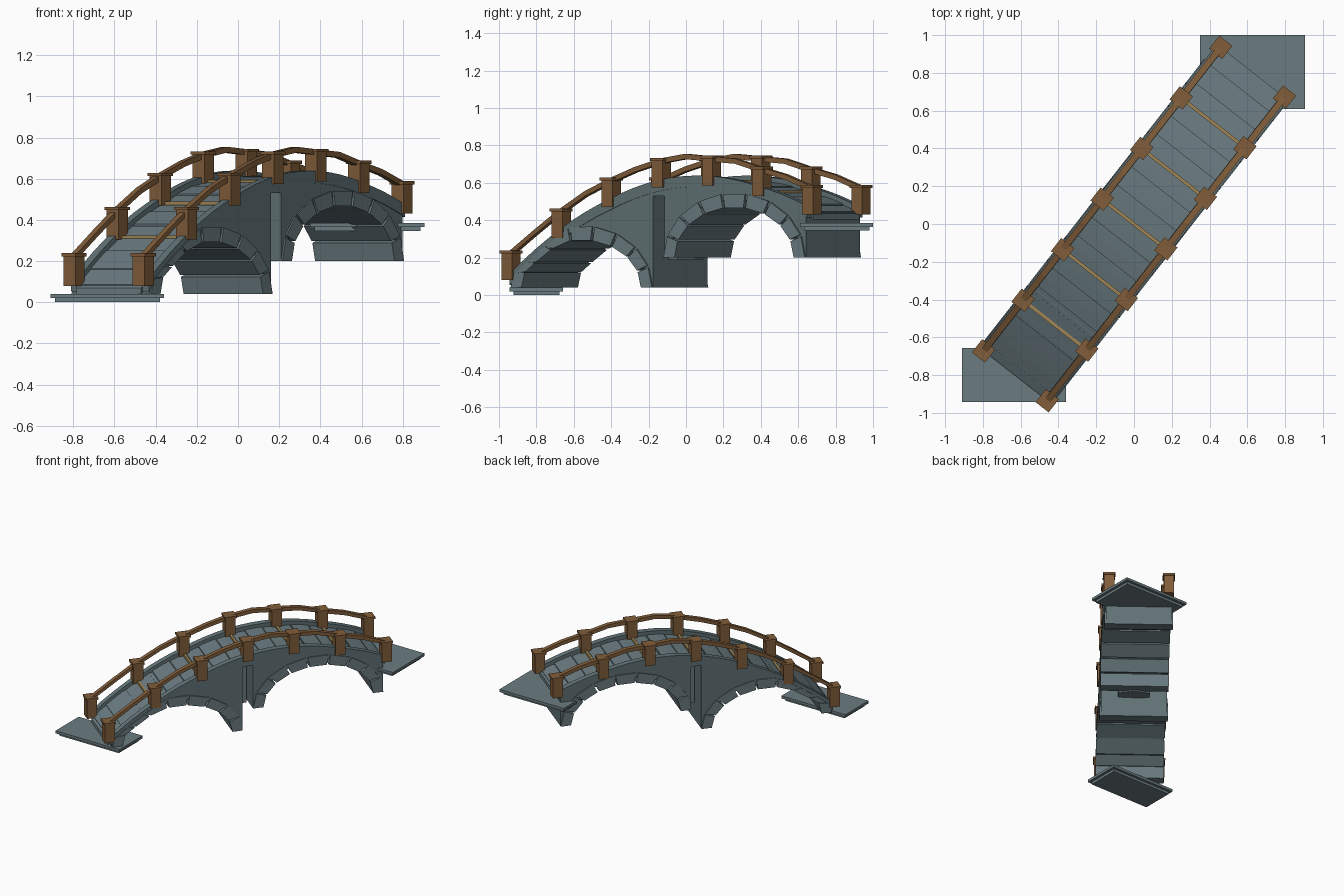
import bpy, bmesh, math
from mathutils import Matrix

cube = bpy.data.objects.get("Cube")
if cube:
    bpy.data.objects.remove(cube, do_unlink=True)


def material(name, rgb):
    m = bpy.data.materials.new(name)
    m.use_nodes = True
    m.diffuse_color = (*rgb, 1)
    bsdf = next(n for n in m.node_tree.nodes if n.type == 'BSDF_PRINCIPLED')
    bsdf.inputs["Base Color"].default_value = (*rgb, 1)
    bsdf.inputs["Roughness"].default_value = 0.9
    return m


WALL = material("blue grey wall", (0.12, 0.17, 0.18))
STONE = material("light blue grey stone", (0.145, 0.2, 0.22))
WOOD = material("brown wood", (0.22, 0.11, 0.042))
PALE = material("pale wood", (0.36, 0.24, 0.09))

# The bridge runs diagonally: local x is along it, local y is across it
TURN = Matrix.Rotation(math.radians(52), 4, 'Z')
BAY = 0.34
POSTS = [i * BAY for i in range(-3, 4)]
DECK = [0.07, 0.31, 0.475, 0.58, 0.602, 0.545, 0.435]
RAIL = [0.235, 0.35, 0.46, 0.555, 0.625, 0.685, 0.73,
        0.755, 0.742, 0.73, 0.685, 0.645, 0.585]


def lookup(table, u):
    t = (u / BAY + 3) * (len(table) - 1) / 6
    i = max(0, min(len(table) - 2, int(t)))
    return table[i] + (table[i + 1] - table[i]) * (t - i)


def deck(u):
    # Slight bulge between the posts rounds the arch
    f = (u / BAY) % 1
    return lookup(DECK, u) + 0.04 * f * (1 - f)


def rail(u):
    return lookup(RAIL, u)


def finish(name, bm, mat, turn=True):
    bmesh.ops.recalc_face_normals(bm, faces=bm.faces)
    me = bpy.data.meshes.new(name)
    bm.to_mesh(me)
    bm.free()
    me.materials.append(mat)
    ob = bpy.data.objects.new(name, me)
    if turn:
        ob.matrix_world = TURN
    bpy.context.collection.objects.link(ob)
    return ob


def box(bm, centre, size):
    bmesh.ops.create_cube(bm, size=1, matrix=Matrix.Translation(centre)
                          @ Matrix.Diagonal((*size, 1)))


def ribbon(bm, us, top, bottom, y0, y1):
    """Solid band following top(u) and bottom(u), between y0 and y1."""
    rings = [[bm.verts.new((u, y, z)) for y, z in
              ((y0, bottom(u)), (y1, bottom(u)), (y1, top(u)), (y0, top(u)))]
             for u in us]
    for a, b in zip(rings, rings[1:]):
        for k in range(4):
            n = (k + 1) % 4
            bm.faces.new((a[k], a[n], b[n], b[k]))
    bm.faces.new(rings[0])
    bm.faces.new(rings[-1])


def span(a, b, n):
    return [a + (b - a) * i / n for i in range(n + 1)]


# Two arched halves: solid spandrel and a ring of separate stones
for side, centre, foot, rise in (("lower", -0.52, 0.04, 0.33), ("upper", 0.517, 0.2, 0.345)):
    def soffit(u):
        t = max(0, 1 - ((u - centre) / 0.45) ** 2)
        return min(foot + (rise - 0.035) * math.sqrt(t), deck(u) - 0.03)

    us = [centre - 0.48] + [centre - 0.45 * math.cos(math.pi * i / 20)
                            for i in range(21)] + [centre + 0.48]
    bm = bmesh.new()
    ribbon(bm, us, lambda u: deck(u) - 0.012, soffit, -0.236, 0.236)
    finish(side + "_spandrel", bm, WALL)

    bm = bmesh.new()
    count = 9
    for i in range(count):
        angles = (math.pi * i / count + 0.018, math.pi * (i + 1) / count - 0.018)
        if i == 0:
            angles = (0, angles[1])
        if i == count - 1:
            angles = (angles[0], math.pi)
        corners = []
        for a in angles:
            ui, uo = (centre - r * math.cos(a) for r in (0.405, 0.48))
            zi, zo = (foot + h * math.sin(a) for h in (rise - 0.075, rise))
            corners.append(((ui, min(zi, deck(ui) - 0.04)), (uo, min(zo, deck(uo) + 0.005))))
        (a, b), (d, c) = corners
        loops = [[bm.verts.new((u, y, z)) for u, z in (a, b, c, d)]
                 for y in (-0.245, 0.245)]
        for k in range(4):
            n = (k + 1) % 4
            bm.faces.new((loops[0][k], loops[0][n], loops[1][n], loops[1][k]))
        for loop in loops:
            bm.faces.new(loop)
    finish(side + "_arch_stones", bm, STONE)

# Crown joining both halves above the slot, and the narrow pier inside it
bm = bmesh.new()
ribbon(bm, (-0.045, 0, 0.045), lambda u: deck(u) - 0.012, lambda u: 0.53, -0.236, 0.236)
finish("crown_block", bm, WALL)
bm = bmesh.new()
bmesh.ops.create_cone(bm, cap_ends=True, segments=6, radius1=0.13, radius2=0.13,
                      depth=0.36, matrix=Matrix.Translation((0, 0, 0.37))
                      @ Matrix.Diagonal((0.45, 1, 1, 1))
                      @ Matrix.Rotation(math.pi / 6, 4, 'Z'))
finish("centre_pier", bm, STONE)

# Curbs along both edges
bm = bmesh.new()
for s in (-1, 1):
    ribbon(bm, span(-1.01, 1.01, 24), lambda u: deck(u) + 0.035,
           lambda u: deck(u) - 0.025, s * 0.195, s * 0.24)
finish("curbs", bm, WALL)

# Paving: a continuous bed with raised slabs in every bay
bm = bmesh.new()
ribbon(bm, span(-1.02, 1.02, 24), deck, lambda u: deck(u) - 0.03, -0.2, 0.2)
for p in POSTS[:-1]:
    for a, b, lift in ((0.015, 0.1, 0.004), (0.108, 0.232, 0.009), (0.24, 0.325, 0.004)):
        ribbon(bm, span(p + a, p + b, 2), lambda u: deck(u) + lift,
               lambda u: deck(u) - 0.01, -0.196, 0.196)
finish("paving", bm, STONE)

# Thin wooden strips across the deck at the inner posts
bm = bmesh.new()
for p in POSTS[1:-1]:
    box(bm, (p, 0, deck(p) + 0.002), (0.018, 0.39, 0.024))
finish("cross_strips", bm, PALE)

# Posts with caps, and the handrails through them
for name, s in (("left", 1), ("right", -1)):
    y = s * 0.214
    bm = bmesh.new()
    for p in POSTS:
        top = rail(p) + 0.003
        box(bm, (p, y, top - 0.083), (0.074, 0.074, 0.15))
        box(bm, (p, y, top - 0.008), (0.088, 0.088, 0.016))
    finish(name + "_posts", bm, WOOD)
    bm = bmesh.new()
    ribbon(bm, span(-1.02, 1.02, 12), rail, lambda u: rail(u) - 0.028,
           y - 0.017, y + 0.017)
    finish(name + "_handrail", bm, WOOD)

# Two-layer landings, square to the world axes
for name, x, y, z, w, d in (("lower", -0.635, -0.8, 0, 0.55, 0.285),
                            ("upper", 0.628, 0.805, 0.345, 0.555, 0.39)):
    bm = bmesh.new()
    box(bm, (x, y, z + 0.01), (w - 0.04, d - 0.04, 0.02))
    box(bm, (x, y, z + 0.03), (w, d, 0.02))
    finish(name + "_landing", bm, STONE, turn=False)
